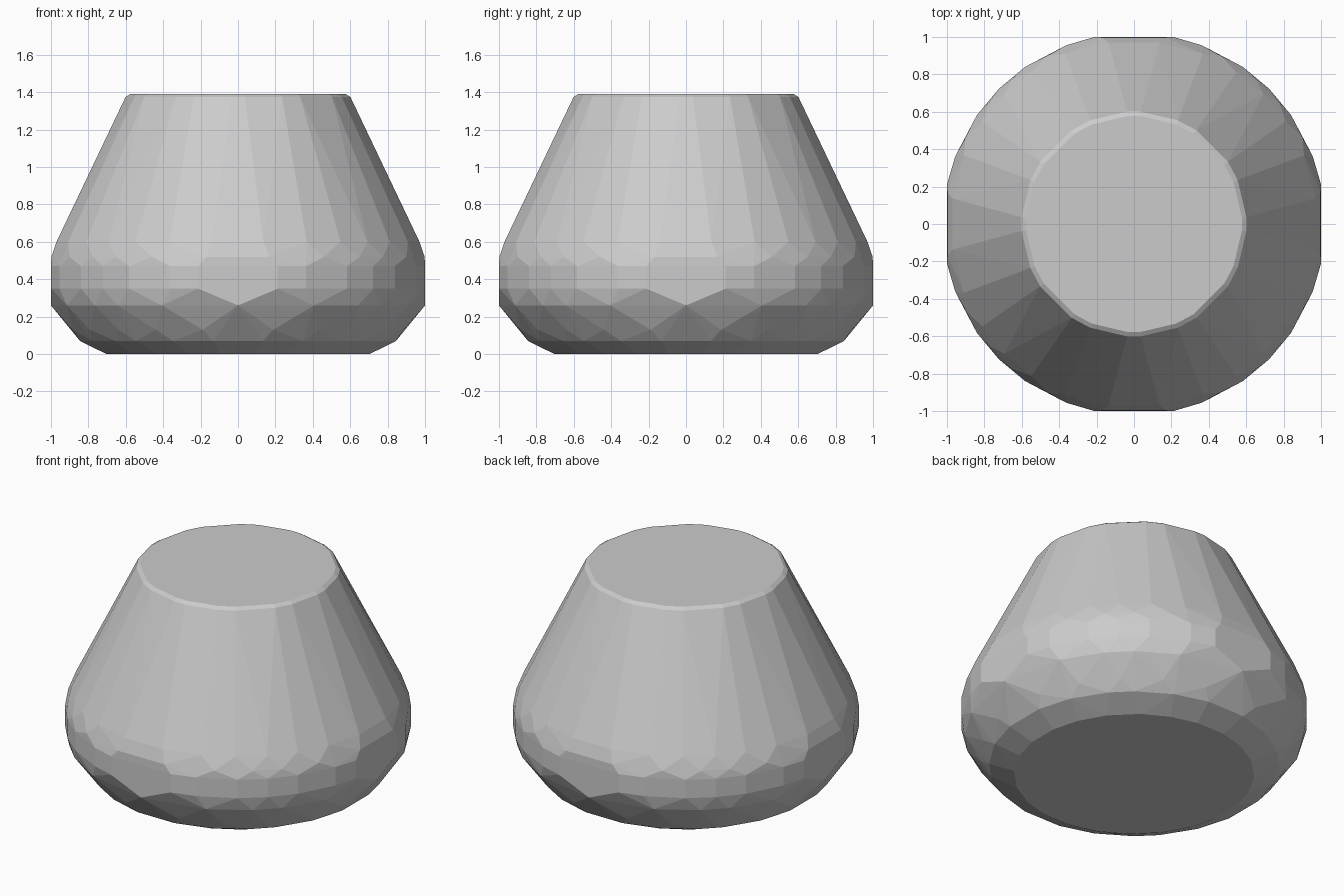
import bpy, bmesh
from math import radians, cos, sin

if "Cube" in bpy.data.objects:
    bpy.data.objects.remove(bpy.data.objects["Cube"])

# Rings of the body: height, radius, corner angles in one eighth of a turn
RINGS = [
    (0.00, 0.71, (8, 22, 37)),
    (0.07, 0.855, (9, 24, 40)),
    (0.13, 0.905, (12, 29, 45)),
    (0.20, 0.950, (0, 20, 36)),
    (0.26, 1.000, (0, 24, 40)),
    (0.35, 1.022, (12, 20.8, 34.8, 45)),
    (0.47, 1.022, (12, 20.8, 34.8, 45)),
    (0.52, 1.012, (9.6, 27, 40)),
    (0.60, 0.980, (8, 22, 34, 45)),
    (1.375, 0.602, (3.5, 23, 33.5)),
    (1.39, 0.578, (3.5, 23, 33.5)),
]


def ring_points(z, r, angles):
    # Mirror the eighth, repeat around, and flatten the four outer sides
    pts = set()
    for quarter in range(4):
        for a in angles:
            for s in (a, -a):
                t = radians(quarter * 90 + s)
                x = max(-1, min(1, r * cos(t)))
                y = max(-1, min(1, r * sin(t)))
                pts.add((round(x, 4), round(y, 4), z))
    return pts


# Faceted body: convex skin over all rings
bm = bmesh.new()
for ring in RINGS:
    for p in sorted(ring_points(*ring)):
        bm.verts.new(p)
bmesh.ops.convex_hull(bm, input=bm.verts[:])
bmesh.ops.delete(bm, geom=[v for v in bm.verts if not v.link_faces], context='VERTS')
bmesh.ops.dissolve_limit(bm, angle_limit=radians(1), verts=bm.verts[:], edges=bm.edges[:])
bmesh.ops.recalc_face_normals(bm, faces=bm.faces[:])

mesh = bpy.data.meshes.new("faceted_body")
bm.to_mesh(mesh)
bm.free()
body = bpy.data.objects.new("faceted_body", mesh)
bpy.context.collection.objects.link(body)
